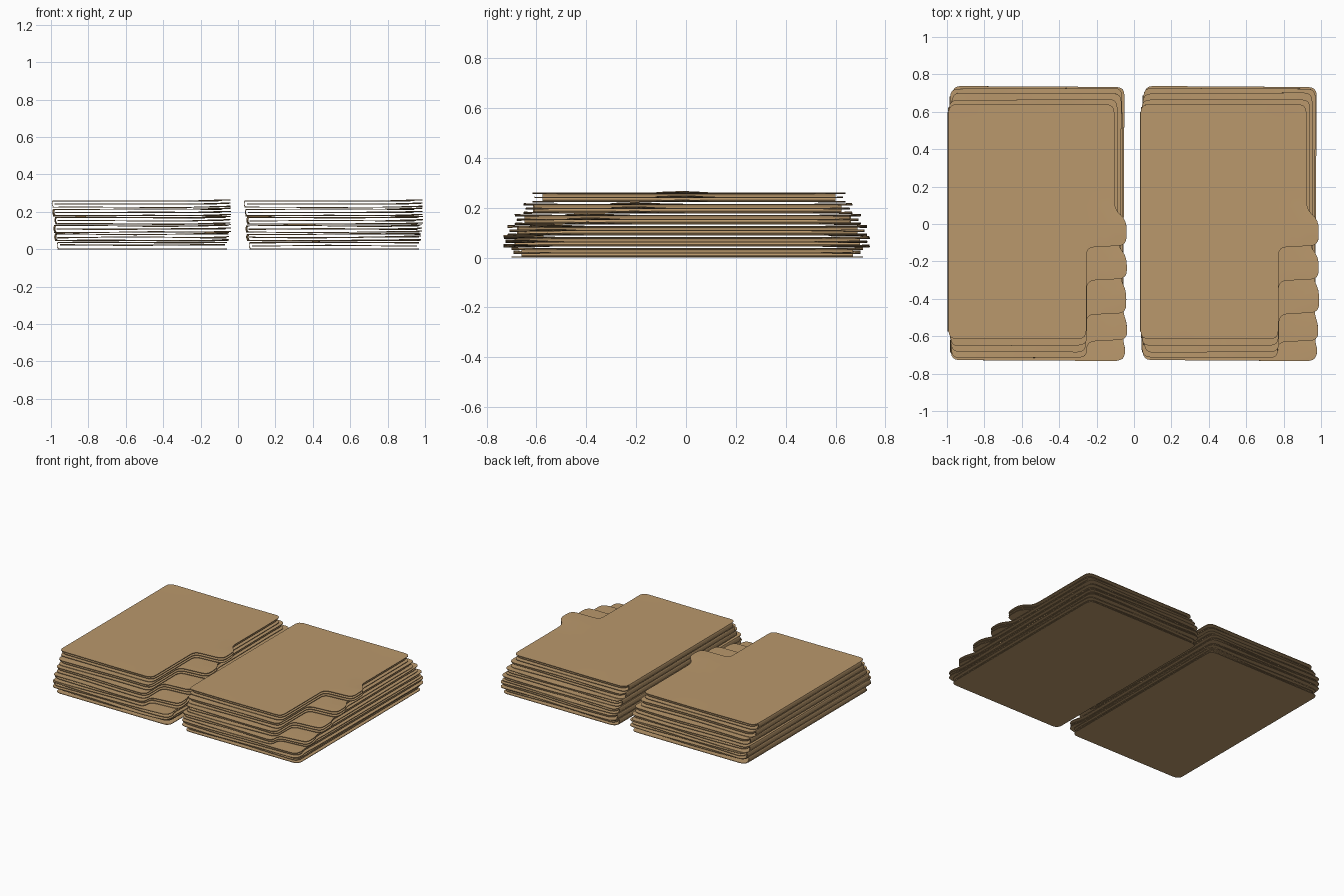
import bpy, bmesh, math, random
from mathutils import Vector

random.seed(4)
cube = bpy.data.objects.get("Cube")
if cube:
    bpy.data.objects.remove(cube, do_unlink=True)

manila = bpy.data.materials.new("manila_card")
manila.use_nodes = True
COLOR = (0.49, 0.315, 0.15, 1)
manila.diffuse_color = COLOR
manila.node_tree.nodes["Principled BSDF"].inputs["Base Color"].default_value = COLOR

THICK = 0.004
parts = []


def rounded(points, radius):
    """Round every corner of a closed outline."""
    result = []
    for i, p in enumerate(points):
        a, b = points[i - 1] - p, points[(i + 1) % len(points)] - p
        start = p + a.normalized() * min(radius, a.length * 0.45)
        end = p + b.normalized() * min(radius, b.length * 0.45)
        for k in range(5):
            t = k / 4
            result.append(start * (1 - t) ** 2 + p * 2 * t * (1 - t) + end * t * t)
    return result


def finish(bm, name, angle, shift):
    """Thicken a surface, turn it slightly and place it in its stack."""
    bmesh.ops.recalc_face_normals(bm, faces=bm.faces)
    bmesh.ops.solidify(bm, geom=bm.faces[:], thickness=THICK)
    bmesh.ops.recalc_face_normals(bm, faces=bm.faces)
    mesh = bpy.data.meshes.new(name)
    bm.to_mesh(mesh)
    bm.free()
    mesh.materials.append(manila)
    obj = bpy.data.objects.new(name, mesh)
    c, s = math.cos(angle), math.sin(angle)
    obj.location = (shift - 0.52 + 0.52 * c, 0.52 * s, 0)
    obj.rotation_euler.z = angle
    bpy.context.collection.objects.link(obj)
    parts.append(obj)


def outline(x0, y0, y1, right, tab):
    """Card outline: straight back edge, one side tab, cut away in front of it."""
    if tab is None:
        pts = [(x0, y0), (right, y0), (right, y1), (x0, y1)]
    else:
        top, low = tab
        tip = -0.04
        pts = [(x0, y0)]
        if low > y0 + 0.02:
            pts += [(-0.255, y0), (-0.255, low), (tip, low + 0.01)]
        else:
            pts += [(tip - 0.02, y0)]
        pts += [(tip, top - 0.06), (right, top), (right, y1), (x0, y1)]
    return rounded([Vector((x, y, 0)) for x, y in pts], 0.045)


def card(name, shape, z, tab, wave, angle, shift):
    """One sheet, gridded so that it can be gently bent."""
    bm = bmesh.new()
    bm.faces.new([bm.verts.new(p) for p in shape])
    for axis, start, count in ((0, -0.95, 10), (1, -0.7, 15)):
        for k in range(count):
            co, no = Vector(), Vector()
            co[axis], no[axis] = start + k * 0.1, 1
            bmesh.ops.bisect_plane(bm, geom=bm.verts[:] + bm.edges[:] + bm.faces[:],
                                   plane_co=co, plane_no=no)
    phase = random.uniform(0, 6)
    for v in bm.verts:
        x, y = v.co.x, v.co.y
        edge = max(0, abs(y) - 0.5) * 4
        v.co.z = z + wave * edge * math.sin(7 * x + phase)
        if tab:
            middle = (tab[0] + tab[1]) / 2
            v.co.z += 0.007 * math.exp(-((x + 0.07) / 0.1) ** 2 - ((y - middle) / 0.1) ** 2)
    finish(bm, name, angle, shift)


def spine(name, x0, y0, y1, low, high, angle, shift):
    """Rounded fold joining the two covers."""
    bm = bmesh.new()
    rows = []
    for y in (y0 + 0.04, y1 - 0.04):
        rows.append([bm.verts.new((x0 + 0.004 - 0.008 * math.sin(math.pi * k / 6), y,
                                   (low + high) / 2 - (high - low) / 2 * math.cos(math.pi * k / 6)))
                     for k in range(7)])
    for k in range(6):
        bm.faces.new((rows[0][k], rows[0][k + 1], rows[1][k + 1], rows[1][k]))
    finish(bm, name, angle, shift)


# Folders from bottom to top: fold x, front y, back y, right edge x, tab (back, front)
FOLDERS = [
    (-0.965, -0.70, 0.71, -0.06, None),
    (-0.975, -0.73, 0.735, -0.055, (-0.62, -0.73)),
    (-0.98, -0.715, 0.725, -0.06, (-0.475, -0.63)),
    (-0.975, -0.685, 0.70, -0.07, (-0.295, -0.485)),
    (-0.985, -0.65, 0.665, -0.085, (-0.12, -0.305)),
    (-0.992, -0.615, 0.64, -0.105, (0.08, -0.125)),
]
PITCH, OPENING = 0.0445, 0.034

for side, shift in (("right", 0), ("left", 1.027)):
    for i, (x0, y0, y1, right, tab) in enumerate(FOLDERS):
        angle = random.uniform(-0.008, 0.008) if 0 < i < 5 else 0
        low = 0.004 + i * PITCH
        high = low + OPENING
        label = f"{side}_folder_{i + 1}"
        shape = outline(x0, y0, y1, right, tab)
        wave = 0.004 if i < 5 else 0.002
        card(label + "_back_cover", shape, low, tab, 0 if i == 0 else wave, angle, shift)
        card(label + "_front_cover", shape, high, tab, wave, angle, shift)
        # loose sheet held inside the folder
        inner = outline(x0 + 0.012, y0 + 0.008, y1 - 0.01, right - 0.01, tab)
        card(label + "_inner_sheet", inner, (low + high) / 2, tab, wave, angle, shift)
        spine(label + "_spine", x0, y0, y1, low, high, angle, shift)

bpy.ops.object.select_all(action='DESELECT')
for obj in parts:
    obj.select_set(True)
bpy.context.view_layer.objects.active = parts[0]
bpy.ops.object.shade_smooth_by_angle(angle=math.radians(30))
